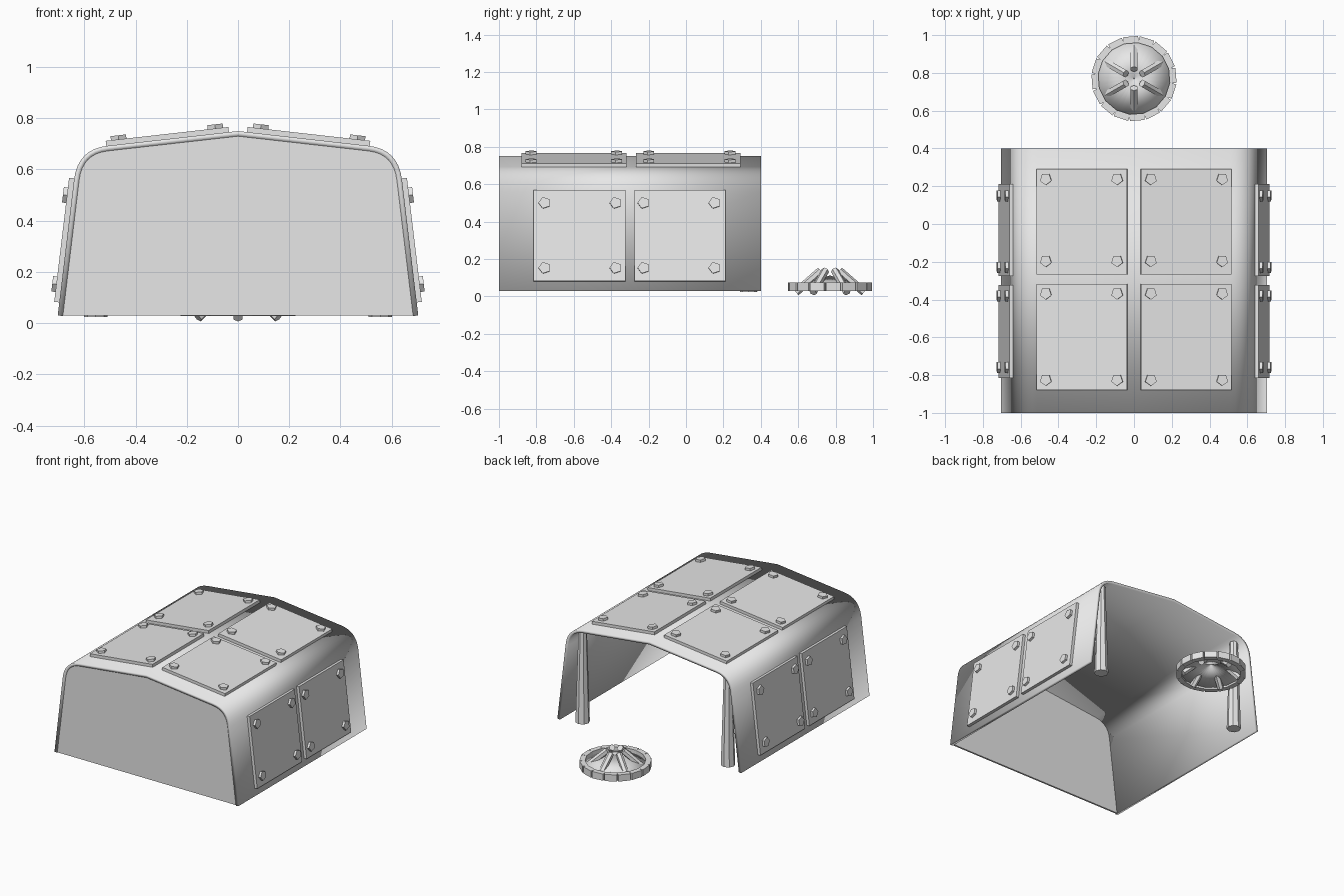
import bpy, bmesh, math
from mathutils import Matrix, Vector

old = bpy.data.objects.get("Cube")
if old:
    bpy.data.objects.remove(old)

GREY = (0.8, 0.8, 0.8, 1)
metal = bpy.data.materials.new("grey metal")
metal.use_nodes = True
metal.diffuse_color = GREY
metal.node_tree.nodes["Principled BSDF"].inputs["Base Color"].default_value = GREY


def finish(name, bm, smooth=False, recalc=True):
    if recalc:
        bmesh.ops.recalc_face_normals(bm, faces=bm.faces)
    mesh = bpy.data.meshes.new(name)
    bm.to_mesh(mesh)
    bm.free()
    mesh.materials.append(metal)
    if smooth:
        mesh.shade_smooth()
        mesh.set_sharp_from_angle(angle=math.radians(30))
    obj = bpy.data.objects.new(name, mesh)
    bpy.context.collection.objects.link(obj)
    return obj


def box(bm, size, matrix):
    bmesh.ops.create_cube(bm, size=1, matrix=matrix @ Matrix.Diagonal((*size, 1)))


def rod(bm, start, end, r1, r2, sides):
    start, end = Vector(start), Vector(end)
    axis = end - start
    turn = axis.to_track_quat('Z', 'Y').to_matrix().to_4x4()
    bmesh.ops.create_cone(bm, cap_ends=True, segments=sides, radius1=r1, radius2=r2,
                          depth=axis.length,
                          matrix=Matrix.Translation((start + end) / 2) @ turn)


# Arched cross-section: sloping wall, rounded shoulder, shallow ridge
SIDE, ROOF = 0.12, 0.113
BASE, RIDGE, HALF = 0.03, 0.75, 0.704
FRONT, BACK = -1.0, 0.4


def wall_x(z):
    return HALF - (z - BASE) * SIDE


def roof_z(x):
    return RIDGE - ROOF * x


p0 = Vector((wall_x(0.56), 0.56))
p1 = Vector((0.626, roof_z(0.626)))
p2 = Vector((0.51, roof_z(0.51)))
half = [Vector((HALF, BASE))]
for i in range(9):
    t = i / 8
    half.append(p0 * (1 - t) ** 2 + p1 * 2 * t * (1 - t) + p2 * t * t)
profile = half + [Vector((0, RIDGE))] + [Vector((-p.x, p.y)) for p in reversed(half)]

# Shell
bm = bmesh.new()
front = [bm.verts.new((p.x, FRONT, p.y)) for p in profile]
back = [bm.verts.new((p.x, BACK, p.y)) for p in profile]
for i in range(len(profile) - 1):
    bm.faces.new((front[i], back[i], back[i + 1], front[i + 1]))
shell = finish("shell", bm, smooth=True, recalc=False)
solid = shell.modifiers.new("thickness", 'SOLIDIFY')
solid.thickness = 0.02
solid.offset = -1
solid.use_even_offset = True

# Front wall, fitted just inside the shell
bm = bmesh.new()
face = bm.faces.new([bm.verts.new((p.x * 0.985, FRONT + 0.003, BASE + (p.y - BASE) * 0.985))
                     for p in profile])
grown = bmesh.ops.extrude_face_region(bm, geom=[face])["geom"]
bmesh.ops.translate(bm, vec=(0, 0.012, 0),
                    verts=[v for v in grown if isinstance(v, bmesh.types.BMVert)])
finish("front_wall", bm)


# Bolted plates
def plate(name, side, origin, angle, width, y0, y1, bolt_u, bolt_y):
    frame = (Matrix.Diagonal((side, 1, 1, 1)) @ Matrix.Translation(origin)
             @ Matrix.Rotation(angle, 4, 'Y'))
    bm = bmesh.new()
    box(bm, (width, y1 - y0, 0.024), Matrix.Translation((0, (y0 + y1) / 2, 0.008)))
    bm.transform(frame)
    finish(name + "_plate", bm)
    bm = bmesh.new()
    for u in (-bolt_u, bolt_u):
        for y in bolt_y:
            rod(bm, (u, y, 0.01), (u, y, 0.036), 0.032, 0.032, 5)
    bm.transform(frame)
    finish(name + "_bolts", bm)


for side, word in ((1, "left"), (-1, "right")):
    roof = ((0.275, 0, roof_z(0.275)), math.atan(ROOF), 0.482)
    wall = ((wall_x(0.323), 0, 0.323), math.atan2(1, SIDE), 0.488)
    plate(word + "_front_roof", side, *roof, -0.88, -0.318, 0.19, (-0.825, -0.368))
    plate(word + "_back_roof", side, *roof, -0.268, 0.292, 0.19, (-0.196, 0.238))
    plate(word + "_front_side", side, *wall, -0.815, -0.323, 0.175, (-0.757, -0.377))
    plate(word + "_back_side", side, *wall, -0.275, 0.211, 0.175, (-0.227, 0.152))

    # Tapered post at the open back
    bm = bmesh.new()
    rod(bm, (side * 0.556, 0.335, 0.024), (side * 0.556, 0.335, 0.66), 0.046, 0.027, 8)
    finish(word + "_post", bm)

# Round hatch: segmented rim, shallow cone and leaning spokes
HUB = Matrix.Translation((0, 0.77, 0))
bm = bmesh.new()
COUNT = 16
for i in range(COUNT):
    spin = Matrix.Rotation(math.tau * (i + 0.2) / COUNT, 4, 'Z')
    box(bm, (0.036, 0.079, 0.046), HUB @ spin @ Matrix.Translation((0.205, 0, 0.051)))
finish("hatch_rim", bm)

bm = bmesh.new()
bmesh.ops.create_cone(bm, cap_ends=False, segments=32, radius1=0.2, radius2=0.004,
                      depth=0.065, matrix=HUB @ Matrix.Translation((0, 0, 0.078)))
cone = finish("hatch_cone", bm, smooth=True)
cone.modifiers.new("thickness", 'SOLIDIFY').thickness = 0.008

bm = bmesh.new()
for i in range(6):
    spin = HUB @ Matrix.Rotation(math.radians(30 + 60 * i), 4, 'Z')
    rod(bm, spin @ Vector((0.182, 0, 0.022)), spin @ Vector((0.05, 0, 0.138)), 0.021, 0.021, 6)
finish("hatch_spokes", bm)
